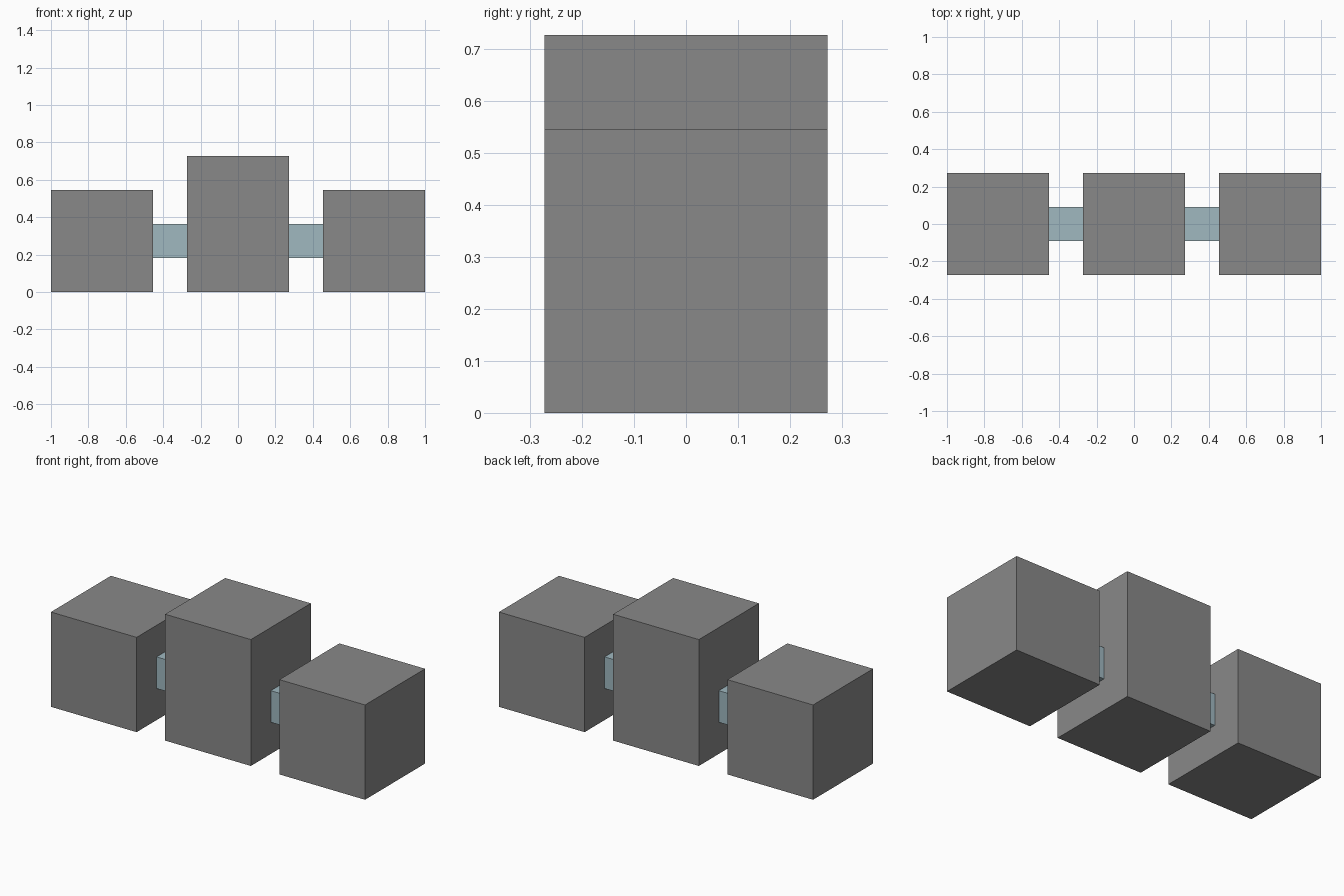
import bpy

# Remove the default object
cube = bpy.data.objects.get("Cube")
if cube:
    bpy.data.objects.remove(cube, do_unlink=True)

UNIT = 2 / 11  # the whole row is eleven units long


def make_material(name, color):
    mat = bpy.data.materials.new(name)
    mat.use_nodes = True
    mat.diffuse_color = color
    mat.node_tree.nodes["Principled BSDF"].inputs["Base Color"].default_value = color
    return mat


def box(name, x, bottom, width, height, mat):
    """Square-based block, measured in units, centred on y = 0."""
    bpy.ops.mesh.primitive_cube_add(size=1)
    obj = bpy.context.object
    obj.name = name
    for v in obj.data.vertices:
        v.co.x = (v.co.x * width + x) * UNIT
        v.co.y *= width * UNIT
        v.co.z = ((v.co.z + 0.5) * height + bottom) * UNIT
    obj.data.materials.append(mat)
    return obj


grey = make_material("grey", (0.25, 0.25, 0.25, 1))
pale_blue = make_material("pale blue", (0.35, 0.48, 0.53, 1))

# Tall middle block
box("centre_block", 0, 0, 3, 4, grey)

# Lower outer blocks and the small links joining them to the middle
for side, sign in (("left", 1), ("right", -1)):
    box(side + "_block", sign * 4, 0, 3, 3, grey)
    box(side + "_connector", sign * 2, 1, 1, 1, pale_blue)
